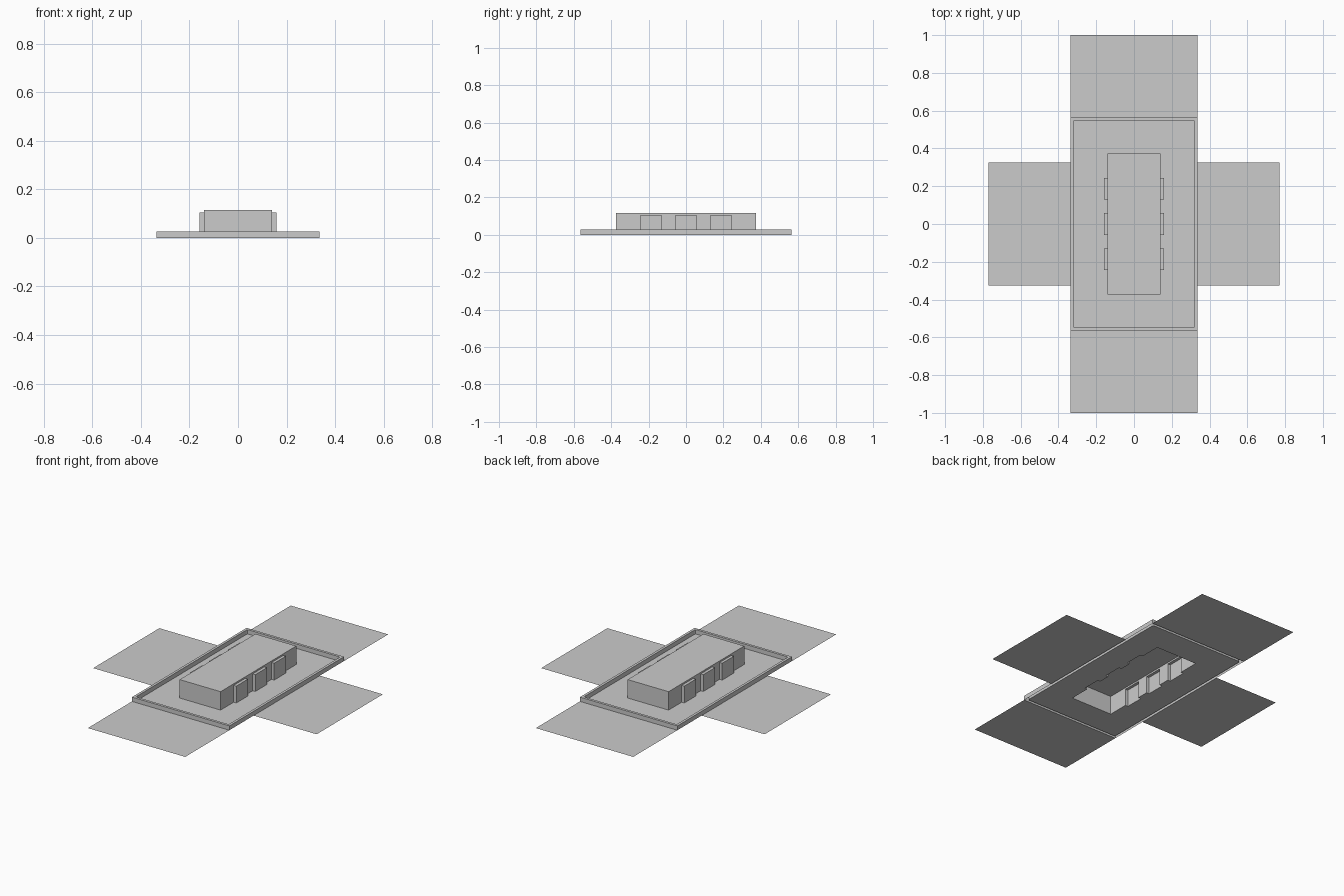
import bpy, bmesh, math
from mathutils import Vector

if "Cube" in bpy.data.objects:
    bpy.data.objects.remove(bpy.data.objects["Cube"])

# Key sizes
TX, TY, RIM, RIM_H = 0.336, 0.565, 0.016, 0.027     # tray half sizes, rim
BX, BY, BH = 0.141, 0.373, 0.115                    # raised box
DX, DW, DH = 0.159, 0.057, 0.105                    # side blocks
CENTRES = (-0.187, 0.0, 0.187)


def finish(name, bm):
    bmesh.ops.remove_doubles(bm, verts=bm.verts, dist=1e-5)
    me = bpy.data.meshes.new(name)
    bm.to_mesh(me)
    bm.free()
    ob = bpy.data.objects.new(name, me)
    bpy.context.collection.objects.link(ob)
    return ob


def shell(name, polys, ref=(0, 0, -1)):
    """Open shell of polygons, all facing away from ref."""
    bm = bmesh.new()
    for p in polys:
        f = bm.faces.new([bm.verts.new(c) for c in p])
        f.normal_update()
        if f.normal.dot(f.calc_center_median() - Vector(ref)) < 0:
            f.normal_flip()
    return finish(name, bm)


def rect_loop(x, y, z, r=0.0):
    """Counter-clockwise rectangle with rounded corners."""
    pts = []
    for k, (sx, sy) in enumerate(((1, 1), (-1, 1), (-1, -1), (1, -1))):
        for j in range(3):
            a = math.radians(90 * k + 45 * j)
            pts.append((sx * (x - r) + r * math.cos(a), sy * (y - r) + r * math.sin(a), z))
    return pts


# Tray rim: folded lip, open underneath
R = 0.008
loops = [rect_loop(TX, TY, 0), rect_loop(TX, TY, RIM_H),
         rect_loop(TX - RIM, TY - RIM, RIM_H, R), rect_loop(TX - RIM, TY - RIM, 0, R)]
bm = bmesh.new()
rows = [[bm.verts.new(p) for p in lp] for lp in loops]
for a, b in zip(rows, rows[1:]):
    for i in range(len(a)):
        j = (i + 1) % len(a)
        bm.faces.new((a[i], a[j], b[j], b[i]))
bmesh.ops.remove_doubles(bm, verts=bm.verts, dist=1e-5)
finish("tray_rim", bm)

# Tray floor with an opening following the box and its side blocks
side = [(BX, -BY)]
for c in CENTRES:
    side += [(BX, c - DW), (DX, c - DW), (DX, c + DW), (BX, c + DW)]
side.append((BX, BY))
opening = [(x, y, 0) for x, y in side + [(-x, -y) for x, y in side]]
bm = bmesh.new()
for lp in (loops[3], opening):
    vs = [bm.verts.new(p) for p in lp]
    for i in range(len(vs)):
        bm.edges.new((vs[i - 1], vs[i]))
bmesh.ops.triangle_fill(bm, edges=bm.edges[:], use_beauty=True, normal=(0, 0, 1))
for f in bm.faces:
    f.normal_update()
    if f.normal.z < 0:
        f.normal_flip()
finish("tray_floor", bm)

# Raised box, hollow below, with side walls cut out behind the blocks
polys = [[(-BX, -BY, BH), (BX, -BY, BH), (BX, BY, BH), (-BX, BY, BH)]]
for s in (-1, 1):
    polys.append([(-BX, s * BY, 0), (BX, s * BY, 0), (BX, s * BY, BH), (-BX, s * BY, BH)])
    wall = [(-BY, 0)]
    for c in CENTRES:
        wall += [(c - DW, 0), (c - DW, DH), (c + DW, DH), (c + DW, 0)]
    wall += [(BY, 0), (BY, BH), (-BY, BH)]
    polys.append([(s * BX, y, z) for y, z in wall])
shell("raised_box", polys, (0, 0, 0))

# Hollow side blocks
for s, label in ((-1, "left"), (1, "right")):
    for n, c in enumerate(CENTRES):
        a, b, i, o = c - DW, c + DW, s * BX, s * DX
        shell(f"side_block_{label}_{n + 1}", [
            [(o, a, 0), (o, b, 0), (o, b, DH), (o, a, DH)],
            [(i, a, DH), (o, a, DH), (o, b, DH), (i, b, DH)],
            [(i, a, 0), (o, a, 0), (o, a, DH), (i, a, DH)],
            [(i, b, 0), (o, b, 0), (o, b, DH), (i, b, DH)],
        ], ((i + o) / 2, c, DH / 2))


# Flat flaps on the four sides
def flap(name, x0, x1, y0, y1):
    shell(name, [[(x0, y0, 0), (x1, y0, 0), (x1, y1, 0), (x0, y1, 0)]])


flap("flap_front", -TX, TX, -1.0, -TY)
flap("flap_back", -TX, TX, TY, 1.0)
flap("flap_left", -0.771, -TX, -0.326, 0.326)
flap("flap_right", TX, 0.771, -0.326, 0.326)
